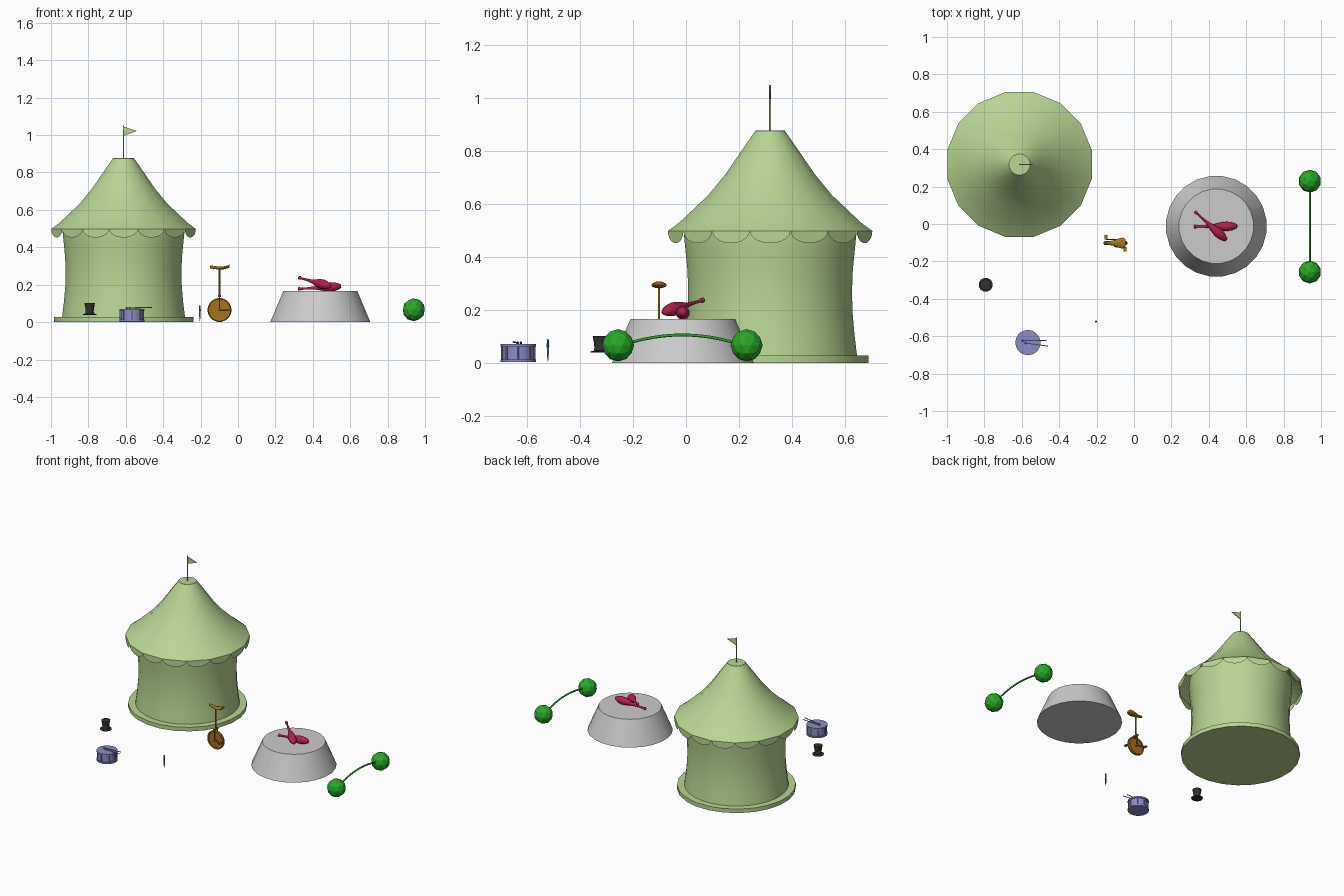
import bpy, bmesh
from math import sin, cos, pi, radians
from mathutils import Vector

if "Cube" in bpy.data.objects:
    bpy.data.objects.remove(bpy.data.objects["Cube"])


def material(name, rgb):
    m = bpy.data.materials.new(name)
    m.diffuse_color = (*rgb, 1)
    m.use_nodes = True
    m.node_tree.nodes["Principled BSDF"].inputs["Base Color"].default_value = m.diffuse_color
    return m


TENT = material("canvas_green", (.48, .67, .29))
GREEN = material("weight_green", (.02, .40, .02))
BLUE = material("drum_blue", (.26, .26, .58))
RED = material("pin_red", (.48, .013, .07))
BRASS = material("brass", (.40, .17, .01))
BLACK = material("black", (.03, .03, .033))
STEEL = material("steel_blue", (.02, .19, .40))


def finish(name, bm, mat, loc=(0, 0, 0), direction=None, angle=35):
    """Turn a bmesh into a placed object, local z along direction."""
    bmesh.ops.recalc_face_normals(bm, faces=bm.faces)
    me = bpy.data.meshes.new(name)
    bm.to_mesh(me)
    bm.free()
    ob = bpy.data.objects.new(name, me)
    bpy.context.collection.objects.link(ob)
    ob.location = loc
    if direction is not None:
        ob.rotation_euler = Vector(direction).to_track_quat('Z', 'Y').to_euler()
    if mat:
        me.materials.append(mat)
    if angle:
        bpy.context.view_layer.objects.active = ob
        ob.select_set(True)
        bpy.ops.object.shade_smooth_by_angle(angle=radians(angle))
        ob.select_set(False)
    return ob


def loft(name, rings, mat, loc=(0, 0, 0), direction=None, caps=True, angle=35):
    """Skin a list of closed rings of points."""
    bm = bmesh.new()
    vs = [[bm.verts.new(p) for p in ring] for ring in rings]
    n = len(vs[0])
    for a, b in zip(vs, vs[1:]):
        for i in range(n):
            j = (i + 1) % n
            bm.faces.new((a[i], a[j], b[j], b[i]))
    if caps:
        bm.faces.new(vs[0])
        bm.faces.new(vs[-1])
    return finish(name, bm, mat, loc, direction, angle)


def lathe(name, profile, n, mat, loc=(0, 0, 0), direction=None, caps=True, angle=35):
    """Revolve (radius, z) points round z."""
    rings = [[(r * cos(2 * pi * (i + .5) / n), r * sin(2 * pi * (i + .5) / n), z)
              for i in range(n)] for r, z in profile]
    return loft(name, rings, mat, loc, direction, caps, angle)


def rod(name, p, q, r, mat, n=8):
    d = Vector(q) - Vector(p)
    return lathe(name, [(r, 0), (r, d.length)], n, mat, p, d, angle=50)


def box(name, size, loc, mat):
    bm = bmesh.new()
    bmesh.ops.create_cube(bm, size=1)
    bmesh.ops.scale(bm, vec=size, verts=bm.verts)
    return finish(name, bm, mat, loc, angle=0)


# Tent: base, curved wall, flared roof
C = Vector((-.612, .318, 0))
SIDES, RIM = 16, .394
lathe("tent_base", [(.376, 0), (.376, .028)], 24, TENT, C)
lathe("tent_wall", [(.33, .028), (.321, .1), (.313, .19), (.311, .27), (.314, .35),
                    (.322, .43), (.328, .49), (.325, .53)], 32, TENT, C, caps=False)
roof = [(RIM, .498), (.350, .53), (.307, .57), (.238, .634), (.172, .713), (.114, .796), (.076, .85), (.057, .876)]
lathe("tent_roof", roof, SIDES, TENT, C, caps=False, angle=40)
lathe("tent_roof_cap", [(.057, .87), (.057, .877)], SIDES, TENT, C)

# Scalloped valance, one half-round flap per roof side
bm = bmesh.new()
for i in range(SIDES):
    a, b = (Vector((RIM * cos(t), RIM * sin(t), .498)) for t in
            (2 * pi * (i + .5) / SIDES, 2 * pi * (i + 1.5) / SIDES))
    mid = (a + b) / 2
    pts = [mid + (a - mid) * cos(pi * k / 10) - Vector((0, 0, .046 * sin(pi * k / 10)))
           for k in range(11)]
    bm.faces.new([bm.verts.new(p) for p in pts])
finish("tent_valance", bm, TENT, C, angle=0)

# Flag pole and pennant
rod("flag_pole", C + Vector((0, 0, .87)), C + Vector((0, 0, 1.05)), .004, TENT)
tri = [(0, 1.045), (.072, 1.022), (0, .995)]
loft("flag", [[(x, y, z) for x, z in tri] for y in (-.002, .002)], TENT, C, angle=0)

# Pedestal
lathe("pedestal", [(.27, 0), (.2, .165)], 24, None, (.44, -.012, 0))

# Two juggling pins, handle to body
PIN = [(.005, 0), (.009, .003), (.010, .010), (.006, .018), (.006, .05), (.009, .09), (.017, .125),
       (.024, .155), (.026, .175), (.023, .2), (.015, .222), (.009, .232)]
for name, p, q in (("pin_crossed", (.325, .067, .238), (.49, -.083, .192)),
                   ("pin_flat", (.32, -.014, .177), (.553, -.012, .192))):
    lathe(name, PIN, 12, RED, p, Vector(q) - Vector(p), angle=60)

# Bowed barbell
for name, y in (("weight_front", -.257), ("weight_back", .229)):
    bm = bmesh.new()
    bmesh.ops.create_icosphere(bm, subdivisions=2, radius=.061)
    finish(name, bm, GREEN, (.94, y, .066), angle=0)
rings = []
for k in range(13):
    t = -1 + k / 6
    y, z = -.014 + .22 * t, .105 - .036 * t * t
    rings.append([(.94 + .0055 * cos(2 * pi * i / 8), y, z + .0055 * sin(2 * pi * i / 8))
                  for i in range(8)])
loft("barbell_bar", rings, GREEN, angle=50)

# Unicycle wheel, fork and post
X, Y, HUB = -.099, -.102, .065
lathe("wheel", [(.052, -.004), (.052, -.009), (.059, -.011), (.064, -.005), (.064, .005),
                (.059, .011), (.052, .009), (.052, .004)], 24, BRASS, (X, Y, HUB), (0, 1, 0))
for side in (-1, 1):
    y = Y + side * .016
    rod("fork_leg", (X, y, HUB), (X, y, .14), .004, BRASS)
    rod("crank", (X, y + side * .004, HUB), (X - side * .052, y + side * .004, HUB), .003, BRASS)
    box("pedal", (.016, .024, .008), (X - side * .052, Y + side * .032, HUB), BRASS)
rod("axle", (X, Y - .022, HUB), (X, Y + .022, HUB), .006, BRASS)
box("fork_crown", (.014, .04, .01), (X, Y, .14), BRASS)
rod("seat_post", (X, Y, .14), (X, Y, .29), .005, BRASS)

# Saddle: narrow nose on the left, wide tail on the right
saddle = [(-.149, .006, .296), (-.128, .011, .292), (-.102, .016, .289),
          (-.076, .027, .29), (-.057, .029, .295), (-.045, .02, .3)]
loft("seat", [[(x, Y + w * cos(2 * pi * i / 12), z + .008 * sin(2 * pi * i / 12))
               for i in range(12)] for x, w, z in saddle], BRASS, angle=60)

# Upright throwing knife
K = (-.204, -.522, 0)
lathe("knife_blade", [(.0008, .004), (.004, .02), (.006, .05), (.004, .056)], 4, STEEL, K, angle=0)
lathe("knife_handle", [(.004, .056), (.006, .062), (.004, .078), (.005, .088)], 8, STEEL, K)

# Top hat
lathe("top_hat", [(.036, .038), (.038, .042), (.024, .046), (.022, .056), (.024, .075), (.029, .102)],
      12, BLACK, (-.793, -.325, 0))

# Drum: shell, hoops, tension rods, sticks
D = Vector((-.567, -.634, 0))
lathe("drum_shell", [(.06, .006), (.06, .068)], 24, BLUE, D)
for name, z in (("drum_bottom_hoop", .003), ("drum_top_hoop", .061)):
    lathe(name, [(.067, z), (.067, z + .01)], 24, BLUE, D)
for i in range(8):
    p = D + Vector((.063 * cos(pi * i / 4), .063 * sin(pi * i / 4), .008))
    rod("tension_rod", p, p + Vector((0, 0, .058)), .003, BLUE, 6)
for name, p, q in (("drumstick_a", (-.596, -.624, .075), (-.468, -.624, .079)),
                   ("drumstick_b", (-.58, -.636, .075), (-.46, -.653, .079))):
    rod(name, p, q, .003, BLUE, 6)
    lathe(name + "_tip", [(.002, -.005), (.005, -.002), (.005, .004), (.003, .007)], 8,
          BLUE, p, Vector(q) - Vector(p))
